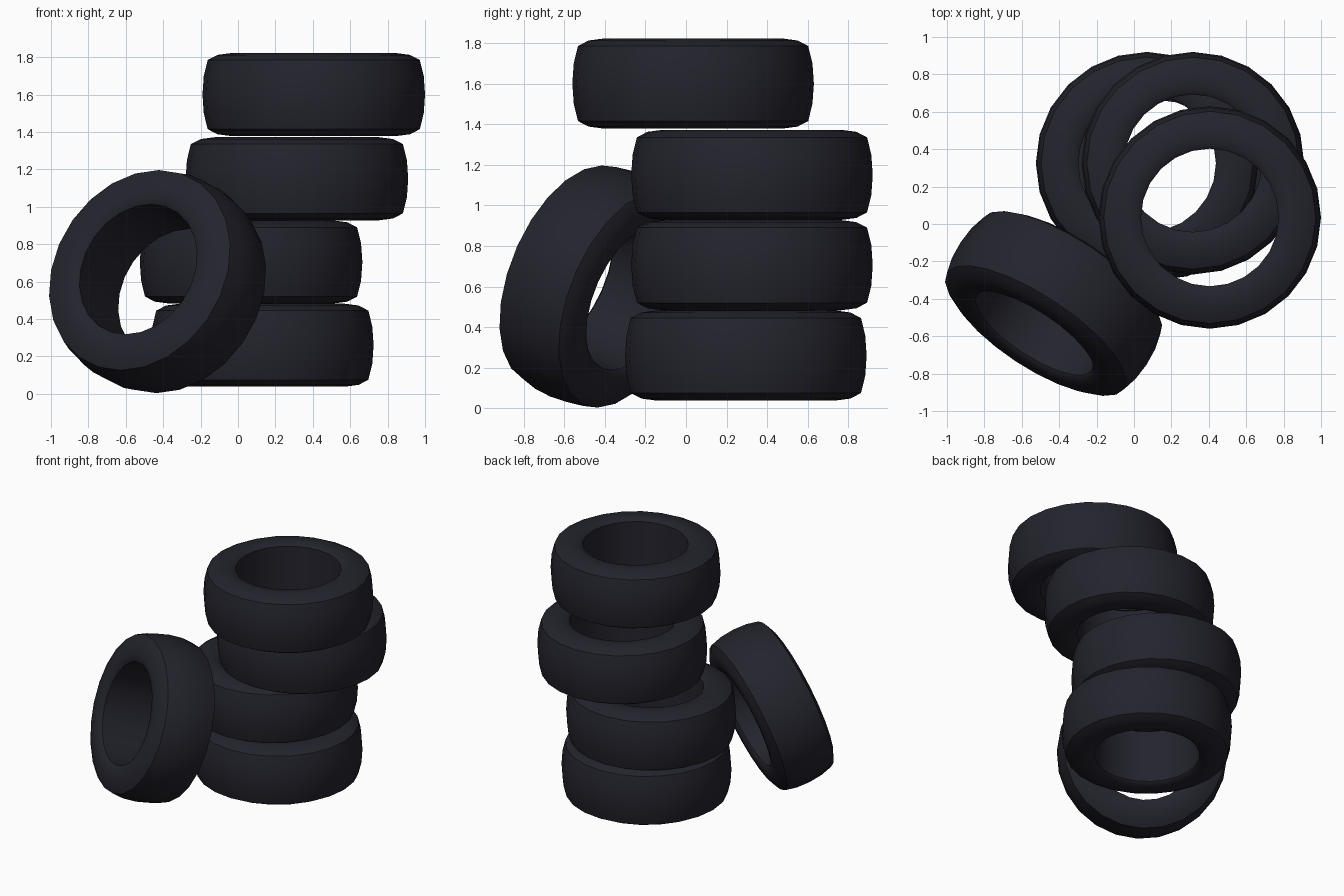
import bpy, bmesh, math
from mathutils import Vector

if "Cube" in bpy.data.objects:
    bpy.data.objects.remove(bpy.data.objects["Cube"])

SIDES = 24

# dark rubber
rubber = bpy.data.materials.new("dark_rubber")
rubber.diffuse_color = (0.017, 0.017, 0.026, 1)
rubber.use_nodes = True
rubber.node_tree.nodes["Principled BSDF"].inputs["Base Color"].default_value = rubber.diffuse_color

# half cross-section (radius, height) from the tread centre to the inner bead
half = [(0.595, 0.0), (0.588, 0.10), (0.567, 0.185), (0.515, 0.212),
        (0.44, 0.222), (0.385, 0.215), (0.368, 0.20)]
profile = half + [(r, -z) for r, z in reversed(half[1:])]


def tire(name, center, axis=(0, 0, 1)):
    """Closed ring swept around the axis."""
    bm = bmesh.new()
    rings = []
    for i in range(SIDES):
        a = 2 * math.pi * i / SIDES
        rings.append([bm.verts.new((r * math.cos(a), r * math.sin(a), z))
                      for r, z in profile])
    n = len(profile)
    for i in range(SIDES):
        p, q = rings[i], rings[(i + 1) % SIDES]
        for j in range(n):
            k = (j + 1) % n
            bm.faces.new((p[j], q[j], q[k], p[k])).smooth = True
    bmesh.ops.recalc_face_normals(bm, faces=bm.faces)
    me = bpy.data.meshes.new(name)
    bm.to_mesh(me)
    bm.free()
    me.set_sharp_from_angle(angle=math.radians(42))
    me.materials.append(rubber)
    ob = bpy.data.objects.new(name, me)
    ob.location = center
    ob.rotation_euler = Vector(axis).to_track_quat('Z', 'Y').to_euler()
    bpy.context.collection.objects.link(ob)


# uneven stack, bottom to top
for i, c in enumerate([(0.13, 0.295, 0.26), (0.07, 0.325, 0.705),
                       (0.315, 0.325, 1.15), (0.405, 0.035, 1.60)]):
    tire(f"stacked_tire_{i + 1}", c)

# tire leaning against the stack
tire("leaning_tire", (-0.43, -0.425, 0.60), (-0.52, -0.79, 0.33))
